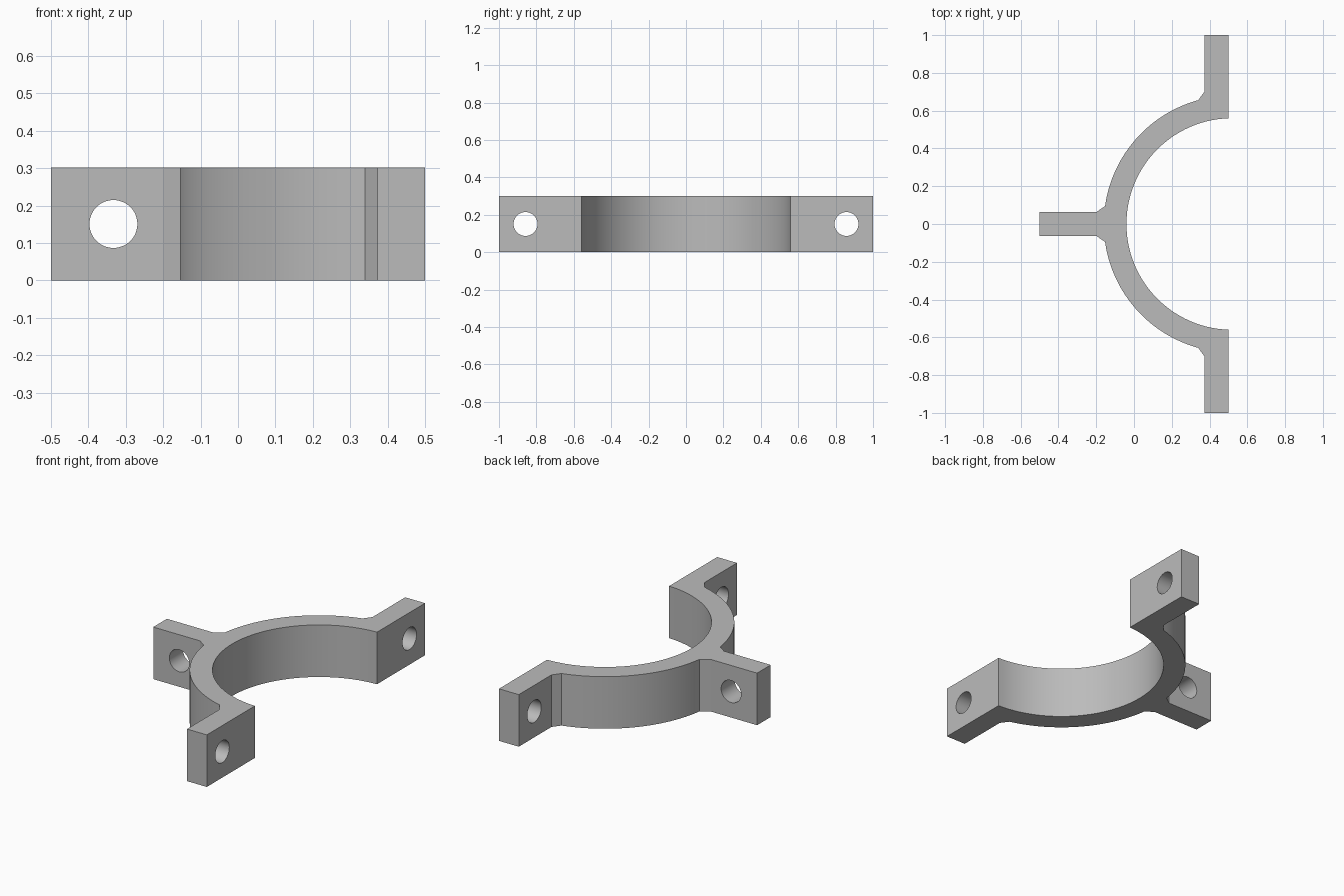
import bpy, bmesh, math
from mathutils import Matrix

HEIGHT = 0.302
CENTRE_X, INNER_R, OUTER_R = 0.52, 0.56, 0.68
HOLE_R = 0.064

old = bpy.data.objects.get("Cube")
if old:
    bpy.data.objects.remove(old, do_unlink=True)

grey = bpy.data.materials.new("plain grey")
grey.use_nodes = True
colour = (0.5, 0.5, 0.5, 1)
grey.diffuse_color = colour
grey.node_tree.nodes["Principled BSDF"].inputs["Base Color"].default_value = colour


def make_object(name, bm):
    bmesh.ops.recalc_face_normals(bm, faces=bm.faces)
    mesh = bpy.data.meshes.new(name)
    bm.to_mesh(mesh)
    bm.free()
    mesh.materials.append(grey)
    obj = bpy.data.objects.new(name, mesh)
    bpy.context.collection.objects.link(obj)
    return obj


def arc(radius, start, end, steps):
    """Points on the ring, angles measured from -x towards +y."""
    angles = [start + (end - start) * i / steps for i in range(steps + 1)]
    return [(CENTRE_X - radius * math.cos(a), radius * math.sin(a)) for a in angles]


# Upper half of the outline: rear tab, fillet, outer arc, fillet, end tab
half = [(-0.5, 0.0625), (-0.2, 0.0625)]
half += arc(OUTER_R, math.asin(0.095 / OUTER_R),
            math.acos((CENTRE_X - 0.34) / OUTER_R), 24)
half += [(0.373, 0.70), (0.373, 1.0), (0.5, 1.0)]

# Inner arc runs from the +y end to the -y end
limit = math.acos((CENTRE_X - 0.5) / INNER_R)
outline = half + arc(INNER_R, limit, -limit, 64)
outline += [(x, -y) for x, y in reversed(half)]

# Clamp body, extruded upwards
bm = bmesh.new()
base = bm.faces.new([bm.verts.new((x, y, 0)) for x, y in outline])
result = bmesh.ops.extrude_face_region(bm, geom=[base])
top = [v for v in result["geom"] if isinstance(v, bmesh.types.BMVert)]
bmesh.ops.translate(bm, verts=top, vec=(0, 0, HEIGHT))
clamp = make_object("half_clamp", bm)


# Bolt holes through the three tabs
def bolt_hole(name, x, y, axis):
    bm = bmesh.new()
    turn = Matrix.Rotation(math.pi / 2, 4, axis)
    bmesh.ops.create_cone(bm, cap_ends=True, segments=48, radius1=HOLE_R,
                          radius2=HOLE_R, depth=0.3,
                          matrix=Matrix.Translation((x, y, HEIGHT / 2)) @ turn)
    cutter = make_object(name, bm)
    cutter.hide_render = True
    mod = clamp.modifiers.new(name, 'BOOLEAN')
    mod.operation = 'DIFFERENCE'
    mod.solver = 'EXACT'
    mod.object = cutter
    return cutter


cutters = [bolt_hole("rear_tab_hole", -0.333, 0, 'X'),
           bolt_hole("front_tab_hole", 0.4375, -0.858, 'Y'),
           bolt_hole("back_tab_hole", 0.4375, 0.858, 'Y')]

bpy.ops.object.select_all(action='DESELECT')
bpy.context.view_layer.objects.active = clamp
clamp.select_set(True)
for mod in list(clamp.modifiers):
    bpy.ops.object.modifier_apply(modifier=mod.name)
for cutter in cutters:
    bpy.data.objects.remove(cutter, do_unlink=True)

# Smooth the curved walls, keep the edges crisp
bpy.ops.object.shade_smooth_by_angle(angle=math.radians(20))
